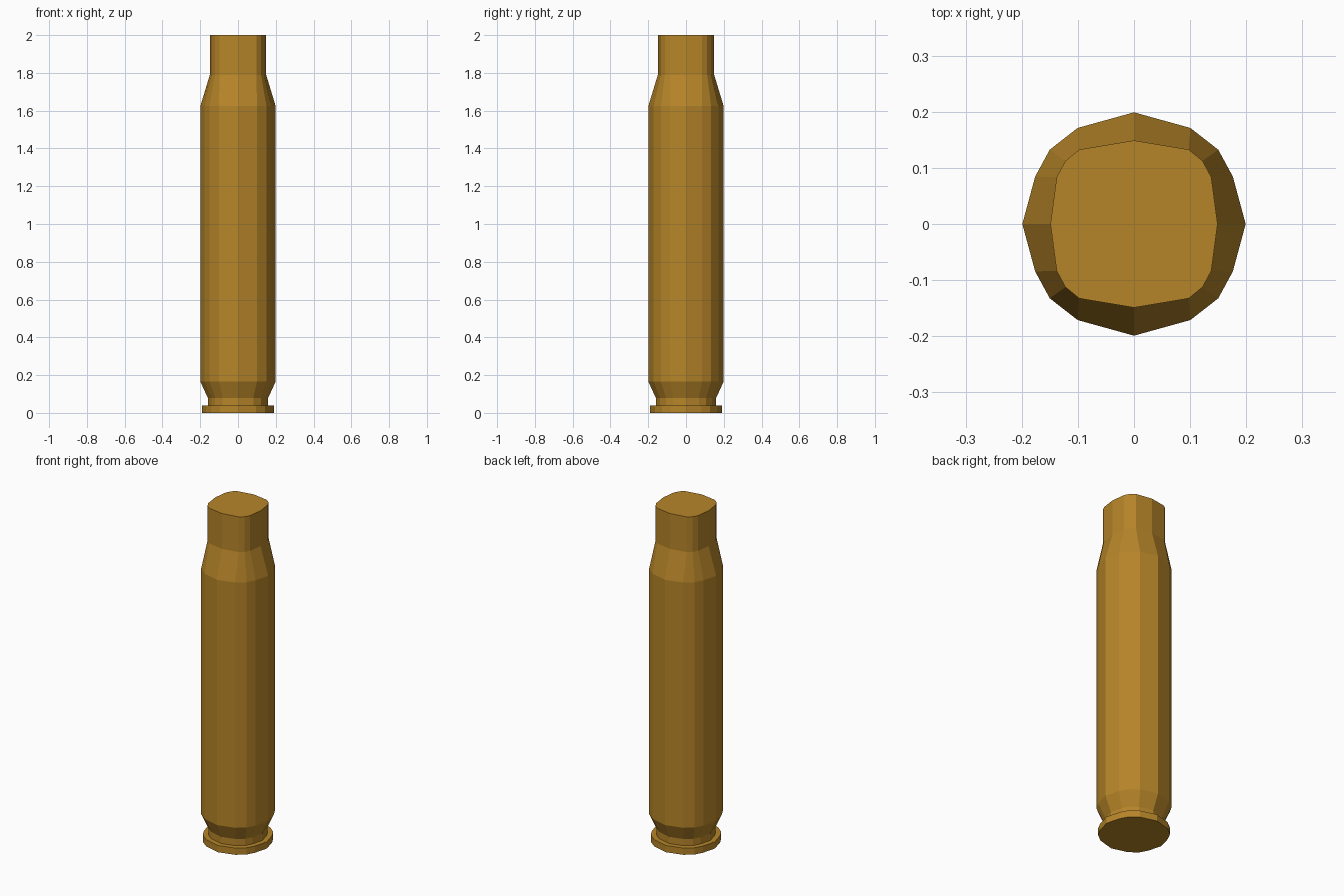
import bpy
import bmesh

cube = bpy.data.objects.get("Cube")
if cube:
    bpy.data.objects.remove(cube, do_unlink=True)

brass = bpy.data.materials.new("brass")
brass.use_nodes = True
colour = (0.47, 0.235, 0.022, 1)
brass.diffuse_color = colour
brass.node_tree.nodes["Principled BSDF"].inputs["Base Color"].default_value = colour

# Quarter cross-sections for a unit radius: four sides per quadrant
ROUND = [(1, 0), (0.885, 0.425), (0.755, 0.665), (0.505, 0.86)]
SQUARISH = [(1, 0), (0.925, 0.56), (0.82, 0.755), (0.655, 0.89)]


def ring(quarter, radius, z):
    """Mirror the quarter section into a closed sixteen-sided ring."""
    half = quarter + [(0, 1)] + [(-x, y) for x, y in reversed(quarter)]
    full = half + [(x, -y) for x, y in reversed(half[1:-1])]
    return [(x * radius, y * radius, z) for x, y in full]


def loft(name, sections):
    bm = bmesh.new()
    rings = [[bm.verts.new(p) for p in ring(*s)] for s in sections]
    for low, high in zip(rings, rings[1:]):
        n = len(low)
        for i in range(n):
            j = (i + 1) % n
            bm.faces.new((low[i], low[j], high[j], high[i]))
    bm.faces.new(rings[0][::-1])
    bm.faces.new(rings[-1])
    mesh = bpy.data.meshes.new(name)
    bm.to_mesh(mesh)
    bm.free()
    mesh.materials.append(brass)
    bpy.context.collection.objects.link(bpy.data.objects.new(name, mesh))


# Rim, groove, tapered base, body, shoulder and neck as one closed shell
loft("cartridge_case", [
    (ROUND, 0.19, 0.0),
    (ROUND, 0.19, 0.04),
    (ROUND, 0.16, 0.04),
    (ROUND, 0.16, 0.08),
    (ROUND, 0.199, 0.165),
    (ROUND, 0.199, 1.625),
    (SQUARISH, 0.149, 1.79),
    (SQUARISH, 0.149, 2.0),
])
